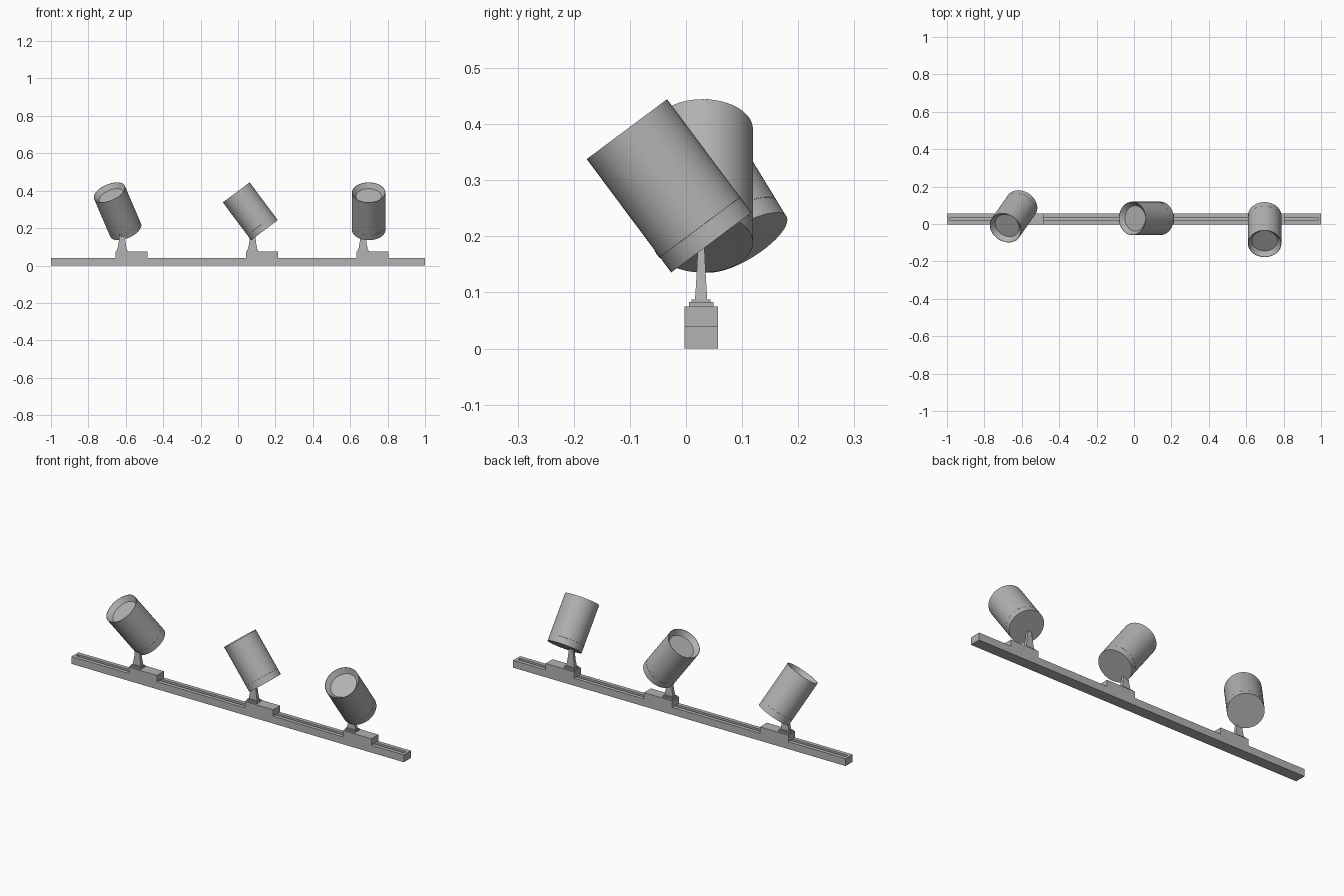
import bpy, bmesh, math
from mathutils import Vector, Matrix

if "Cube" in bpy.data.objects:
    bpy.data.objects.remove(bpy.data.objects["Cube"])

YC = 0.027      # centre line of the rail
TILT = math.radians(36.7)
LENGTH = 0.252
R = 0.0893

GREY = bpy.data.materials.new("dark_grey")
GREY.diffuse_color = (0.45, 0.45, 0.45, 1)
GREY.use_nodes = True
GREY.node_tree.nodes["Principled BSDF"].inputs["Base Color"].default_value = GREY.diffuse_color


def finish(name, bm, smooth=False):
    bmesh.ops.recalc_face_normals(bm, faces=bm.faces)
    me = bpy.data.meshes.new(name)
    bm.to_mesh(me)
    bm.free()
    me.materials.append(GREY)
    ob = bpy.data.objects.new(name, me)
    bpy.context.collection.objects.link(ob)
    if smooth:
        bpy.ops.object.select_all(action='DESELECT')
        ob.select_set(True)
        bpy.context.view_layer.objects.active = ob
        bpy.ops.object.shade_smooth_by_angle(angle=math.radians(30))
    return ob


def tapered_box(name, cx, cy, levels):
    """Stack of rectangles (half x, half y, z) joined into a closed solid."""
    bm = bmesh.new()
    rings = [[bm.verts.new((cx + sx * hx, cy + sy * hy, z))
              for sx, sy in ((-1, -1), (1, -1), (1, 1), (-1, 1))]
             for hx, hy, z in levels]
    for a, b in zip(rings, rings[1:]):
        for i in range(4):
            j = (i + 1) % 4
            bm.faces.new((a[i], a[j], b[j], b[i]))
    bm.faces.new(rings[0][::-1])
    bm.faces.new(rings[-1])
    return finish(name, bm)


def revolve(name, profile, matrix, n=64):
    """Turn a (radius, z) profile about the local z axis."""
    bm = bmesh.new()
    vs = [bm.verts.new((r, 0, z)) for r, z in profile]
    es = [bm.edges.new(p) for p in zip(vs, vs[1:])]
    bmesh.ops.spin(bm, geom=vs + es, cent=(0, 0, 0), axis=(0, 0, 1),
                   angle=2 * math.pi, steps=n)
    bmesh.ops.remove_doubles(bm, verts=bm.verts, dist=1e-5)
    bm.transform(matrix)
    return finish(name, bm, True)


# Rail: closed loop of rings, outside then down into the top slot
tapered_box("rail", 0, YC, [
    (1.0, 0.03, 0), (1.0, 0.03, 0.04),
    (0.985, 0.009, 0.04), (0.985, 0.009, 0.022)])

# Lamp body with a fine seam near the base and a conical recess at the mouth
lamp = [(0, 0), (R, 0), (R, 0.0338), (R - 0.0006, 0.0340), (R - 0.0006, 0.0343),
        (R, 0.0345), (R, LENGTH), (R - 0.002, LENGTH),
        (0.068, LENGTH - 0.026), (0, LENGTH - 0.026)]

# Adapter start x, centre of lamp, compass direction of its tilt
A = math.radians(35)
spots = [("left", -0.655, (-0.644, 0.0410), (-math.sin(A), -math.cos(A))),
         ("middle", 0.043, (0.066, 0.03), (-1, 0)),
         ("right", 0.634, (0.6985, -0.030), (0, -1))]

for side, x0, (hx, hy), (dx, dy) in spots:
    tapered_box(side + "_adapter", x0 + 0.085, YC, [(0.085, 0.03, 0.04), (0.085, 0.03, 0.075)])
    sx = x0 + 0.035
    # Stepped foot and tapered stem
    tapered_box(side + "_foot", sx, YC, [
        (0.030, 0.022, 0.074), (0.030, 0.022, 0.083),
        (0.027, 0.017, 0.083), (0.027, 0.017, 0.087)])
    tapered_box(side + "_stem", sx, YC, [
        (0.025, 0.011, 0.086), (0.018, 0.0085, 0.125), (0.011, 0.0055, 0.19)])
    axis = Vector((dx * math.sin(TILT), dy * math.sin(TILT), math.cos(TILT)))
    base = Vector((hx, hy, 0.29)) - axis * LENGTH / 2
    m = Matrix.Translation(base) @ axis.to_track_quat('Z', 'Y').to_matrix().to_4x4()
    revolve(side + "_lamp_head", lamp, m)
